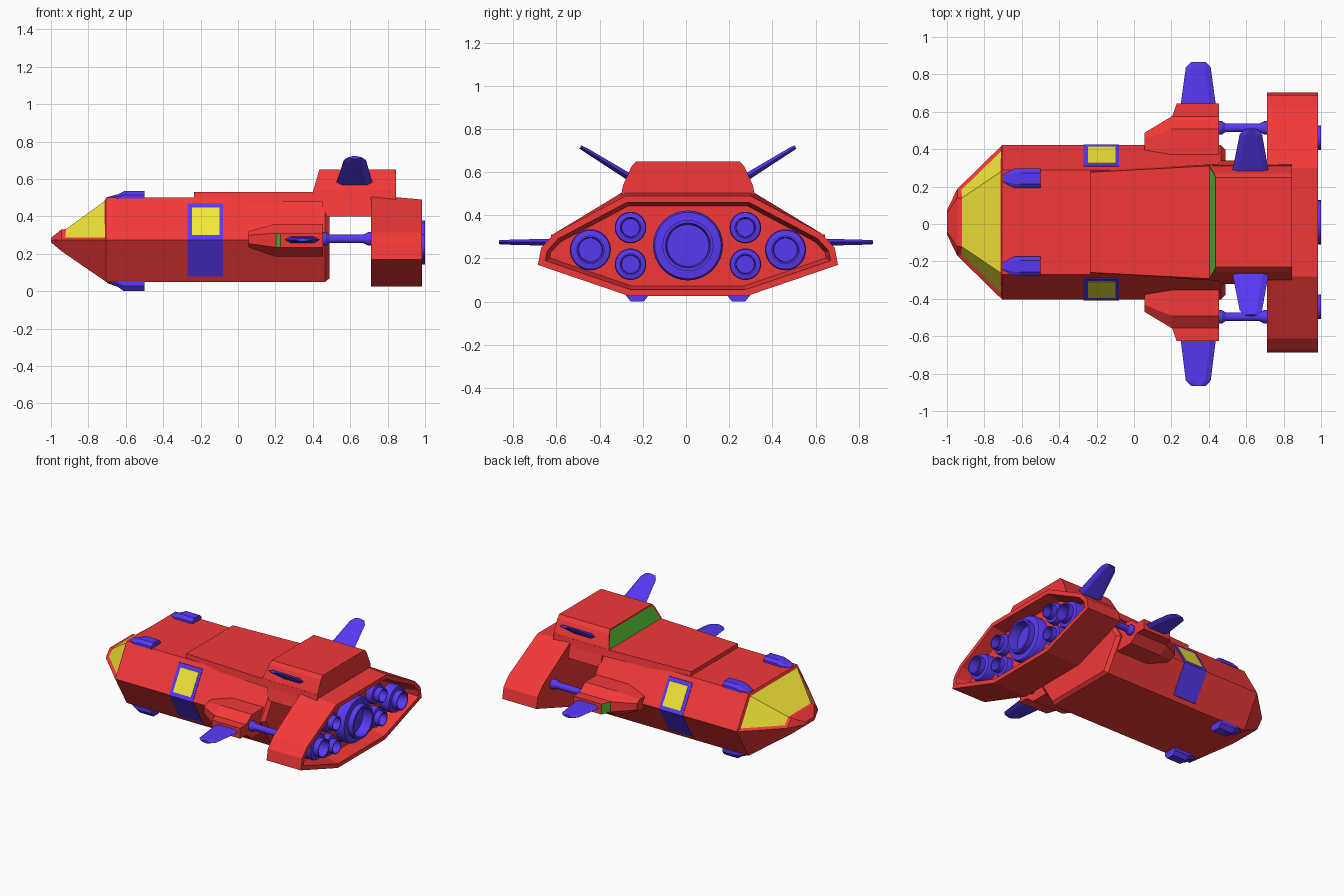
import bpy, bmesh, math
from mathutils import Vector

if "Cube" in bpy.data.objects:
    bpy.data.objects.remove(bpy.data.objects["Cube"])

YC = 0.009  # body sits a touch off the grid centre line


def material(name, rgb):
    m = bpy.data.materials.new(name)
    m.diffuse_color = (*rgb, 1)
    m.use_nodes = True
    m.node_tree.nodes["Principled BSDF"].inputs["Base Color"].default_value = m.diffuse_color
    return m


RED = material("red", (0.9, 0.04, 0.04))
BLUE = material("blue", (0.1, 0.04, 0.9))
YELLOW = material("yellow", (0.9, 0.8, 0.04))
GREEN = material("green", (0.1, 0.6, 0.04))


def loft(name, sections, mats, edit=None):
    """Skin equal-length closed sections, cap both ends, then optionally edit the bmesh."""
    bm = bmesh.new()
    rings = [[bm.verts.new((x, y + YC, z)) for x, y, z in s] for s in sections]
    n = len(rings[0])
    for a, b in zip(rings, rings[1:]):
        for i in range(n):
            j = (i + 1) % n
            bm.faces.new((a[i], a[j], b[j], b[i]))
    bm.faces.new(rings[0])
    bm.faces.new(rings[-1])
    bmesh.ops.recalc_face_normals(bm, faces=bm.faces)
    bm.normal_update()
    if edit:
        edit(bm)
    me = bpy.data.meshes.new(name)
    bm.to_mesh(me)
    bm.free()
    for m in mats:
        me.materials.append(m)
    ob = bpy.data.objects.new(name, me)
    bpy.context.collection.objects.link(ob)
    return ob


def sym(x, half):
    """Mirror a half profile of (y, z) points, listed top to bottom, into a closed section."""
    return [(x, y, z) for y, z in half] + [(x, -y, z) for y, z in reversed(half)]


def lathe(name, profile, y, z, seg=32):
    """Turn (radius, x) points around an axis along x."""
    rings = [[(x, y + r * math.cos(2 * math.pi * i / seg), z + r * math.sin(2 * math.pi * i / seg))
              for i in range(seg)] for r, x in profile]
    ob = loft(name, rings, [BLUE])
    bpy.ops.object.select_all(action='DESELECT')
    ob.select_set(True)
    bpy.context.view_layer.objects.active = ob
    bpy.ops.object.shade_smooth_by_angle(angle=math.radians(30))
    return ob


# hull: long hexagonal body with a chamfered tail
hull = [(0.28, 0.5), (0.413, 0.275), (0.28, 0.05)]
tail = [(y * 0.94, 0.275 + (z - 0.275) * 0.92) for y, z in hull]
loft("hull", [sym(-0.705, hull), sym(0.465, hull), sym(0.488, tail)], [RED])


# nose with a recessed wrap-around windscreen
def windscreen(bm):
    fs = [f for f in bm.faces if f.normal.z > 0.1 and -0.94 < f.calc_center_median().x < -0.72]
    bmesh.ops.inset_region(bm, faces=fs, thickness=0.02, depth=-0.012, use_even_offset=True)
    for f in fs:
        f.material_index = 1


loft("nose", [sym(-0.705, hull),
              sym(-0.945, [(0.13, 0.33), (0.178, 0.275), (0.13, 0.215)]),
              sym(-1.0, [(0.05, 0.285), (0.065, 0.272), (0.05, 0.262)])], [RED, YELLOW], windscreen)

# raised spine plate and the neck that carries the engine housing
loft("spine_plate", [sym(x, [(w, 0.53), (w + 0.008, 0.48)]) for x, w in
                     ((-0.235, 0.268), (0.43, 0.303), (0.845, 0.303))], [RED])
loft("neck", [sym(x, [(0.3, 0.52), (0.33, 0.40)]) for x in (0.45, 0.76)], [RED])


# dorsal box with a green front window
def front_window(bm):
    f = min(bm.faces, key=lambda f: f.normal.x)
    bmesh.ops.inset_individual(bm, faces=[f], thickness=0.012, depth=-0.004)
    f.material_index = 1


box = [(0.24, 0.65), (0.262, 0.625), (0.3, 0.54), (0.306, 0.51)]
loft("dorsal_box", [[(0.4 + (z - 0.53) * 0.29, y, z) for _, y, z in sym(0, box)], sym(0.845, box)],
     [RED, GREEN], front_window)


# engine housing with a recessed rear face
def recess(bm):
    f = max(bm.faces, key=lambda f: f.normal.x)
    bmesh.ops.inset_individual(bm, faces=[f], thickness=0.03, use_even_offset=True)
    bmesh.ops.inset_individual(bm, faces=[f], thickness=0.018, depth=-0.1, use_even_offset=True)


shell = [(0.29, 0.515), (0.62, 0.315), (0.68, 0.25), (0.695, 0.17), (0.27, 0.025)]
rear = [(0.29, 0.49)] + shell[1:]
loft("engine_housing", [sym(0.71, shell), sym(0.985, rear)], [RED], recess)


# stepped hollow nozzles
def nozzle(name, y, z, r, inner, end):
    lathe(name, [(r, 0.86), (r, end - 0.06), (r * 0.95, end - 0.045), (inner, end - 0.04), (inner, end),
                 (inner * 0.88, end), (inner * 0.82, end - 0.07), (0.002, end - 0.07)], y, z)


nozzle("main_nozzle", 0, 0.26, 0.162, 0.118, 1.0)


def fin(name, stations):
    """Stations: (y, z, x0, x1, half thickness); flat hexagonal sections along the span."""
    a, b = stations[0], stations[-1]
    span = Vector((0, b[0] - a[0], b[1] - a[1])).normalized()
    n = Vector((1, 0, 0)).cross(span)
    secs = []
    for y, z, x0, x1, t in stations:
        d = 0.03
        pts = [(x0, 0), (x0 + d, t), (x1 - d, t), (x1, 0), (x1 - d, -t), (x0 + d, -t)]
        secs.append([(x, y + n.y * k, z + n.z * k) for x, k in pts])
    loft(name, secs, [BLUE])


def slope_y(z):
    return 0.413 - 0.133 * abs(z - 0.275) / 0.225


def side_plate(name, s, x0, x1, zs, out, mat):
    """Thin panel following the sloped hull side."""
    prof = [(s * (slope_y(z) + out), z) for z in zs] + [(s * (slope_y(z) - 0.02), z) for z in reversed(zs)]
    loft(name, [[(x, y, z) for y, z in prof] for x in (x0, x1)], [mat])


def green_front(bm):
    min(bm.faces, key=lambda f: f.normal.x).material_index = 1


for s, side in ((-1, "right"), (1, "left")):
    # smaller nozzles
    nozzle(f"{side}_outer_nozzle", s * 0.452, 0.24, 0.095, 0.066, 1.0)
    nozzle(f"{side}_upper_nozzle", s * 0.266, 0.343, 0.073, 0.05, 0.975)
    nozzle(f"{side}_lower_nozzle", s * 0.266, 0.173, 0.073, 0.05, 0.975)

    # side door and its window
    side_plate(f"{side}_door", s, -0.27, -0.08, [0.08, 0.275, 0.47], 0.004, BLUE)
    side_plate(f"{side}_door_window", s, -0.245, -0.10, [0.30, 0.447], 0.007, YELLOW)

    # side pod with a stepped outer block
    front = [(0.36, 0.235), (0.36, 0.32), (0.44, 0.32), (0.478, 0.30), (0.478, 0.255), (0.44, 0.235)]
    full = [(0.34, 0.185), (0.34, 0.36), (0.5, 0.36), (0.565, 0.31), (0.565, 0.235), (0.5, 0.185)]
    loft(f"{side}_pod", [[(x, s * y, z) for y, z in sec] for x, sec in
                         ((0.055, front), (0.2, full), (0.455, full))], [RED])
    plan = [(0.2, 0.555), (0.228, 0.634), (0.455, 0.634), (0.455, 0.555)]
    loft(f"{side}_pod_block", [[(x, s * y, z) for x, y in plan] for z in (0.235, 0.31)],
         [RED, GREEN], green_front)

    # pipe from pod to housing, flared at both ends
    lathe(f"{side}_pipe", [(0.036, 0.45), (0.036, 0.47), (0.023, 0.49), (0.023, 0.67),
                           (0.036, 0.695), (0.036, 0.72)], s * 0.505, 0.28, 20)

    # horizontal pod fin and slanted dorsal fin
    tip = 0.866 - s * YC
    fin(f"{side}_pod_fin", [(s * 0.61, 0.275, 0.247, 0.44, 0.017),
                            (s * (tip - 0.028), 0.275, 0.277, 0.41, 0.011),
                            (s * tip, 0.275, 0.305, 0.385, 0.009)])
    fin(f"{side}_dorsal_fin", [(s * 0.26, 0.57, 0.523, 0.722, 0.017),
                               (s * 0.47, 0.70, 0.565, 0.685, 0.011),
                               (s * 0.498, 0.716, 0.588, 0.662, 0.009)])

    # small thrusters above and below the bow
    for where, z0, h in (("top", 0.495, 0.04), ("bottom", 0.055, -0.055)):
        secs = []
        for x, w, t, k in ((-0.70, 0.02, 0.015, 0.2), (-0.64, 0.052, 0.03, 0.6),
                           (-0.61, 0.052, 0.03, 1), (-0.5, 0.052, 0.03, 1)):
            c = s * 0.235
            secs.append([(x, c - w, z0), (x, c - w, z0 + h * k * 0.5), (x, c - t, z0 + h * k),
                         (x, c + t, z0 + h * k), (x, c + w, z0 + h * k * 0.5), (x, c + w, z0)])
        loft(f"{side}_{where}_thruster", secs, [BLUE])
